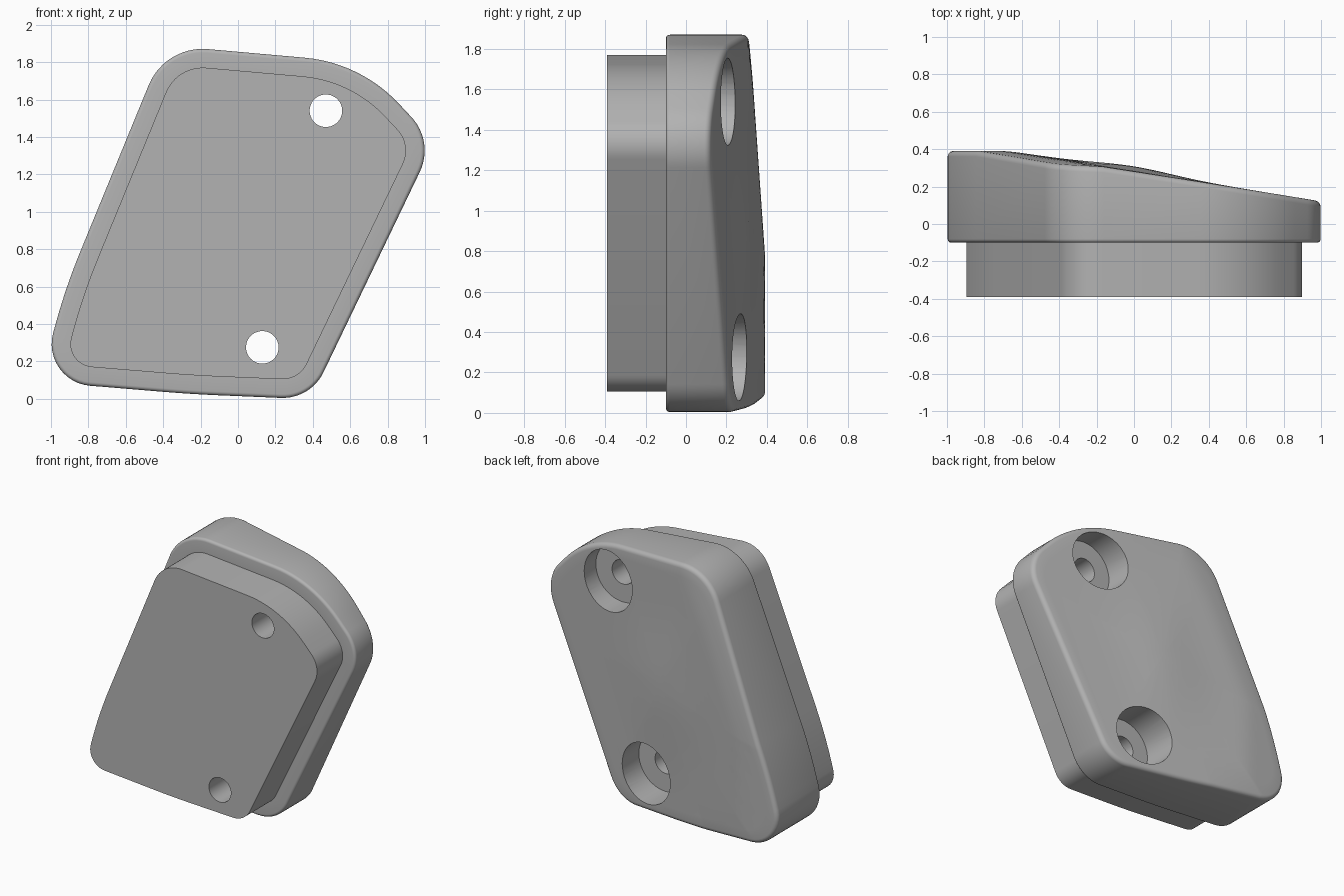
import bpy, bmesh, math
from mathutils import Vector

cube = bpy.data.objects.get("Cube")
if cube:
    bpy.data.objects.remove(cube, do_unlink=True)

mat = bpy.data.materials.new("plain_grey")
mat.use_nodes = True
GREY = (0.45, 0.45, 0.45, 1)
mat.diffuse_color = GREY
mat.node_tree.nodes["Principled BSDF"].inputs["Base Color"].default_value = GREY

# Outline corners, clockwise from top: x, z, tangent length of the rounding
CORNERS = [(-0.39, 1.89, 0.23), (0.655, 1.797, 0.3), (1.05, 1.375, 0.18),
           (0.388, -0.002, 0.16), (-0.25, 0.025, 0.15),
           (-1.06, 0.092, 0.27), (-0.92, 0.6, 0.2)]
HOLES = [(0.47, 1.54), (0.13, 0.275)]


def rounded(corners, steps=12):
    pts = []
    for i, (x, z, t) in enumerate(corners):
        p = Vector((x, z))
        u = (Vector(corners[i - 1][:2]) - p).normalized()
        v = (Vector(corners[(i + 1) % len(corners)][:2]) - p).normalized()
        half = u.angle(v) / 2
        r = t * math.tan(half)
        c = p + (u + v).normalized() * (r / math.sin(half))
        a, b = p + u * t - c, p + v * t - c
        sweep = a.angle(b)
        for k in range(steps + 1):
            f = k / steps
            pts.append(c + (a * math.sin((1 - f) * sweep) + b * math.sin(f * sweep)) / math.sin(sweep))
    return pts


def inset(pts, d):
    out = []
    for i, p in enumerate(pts):
        e = (p - pts[i - 1]).normalized()
        g = (pts[(i + 1) % len(pts)] - p).normalized()
        n = Vector((e.y + g.y, -e.x - g.x)).normalized()
        out.append(p + n * d / max(0.5, n.dot(Vector((e.y, -e.x)))))
    return out


def back_y(p):
    # Sloping back face: a ramp, a flat thick side and a falling top corner
    x, z = p
    ramp = 0.28 - 0.162 * x + 0.025 * math.exp(-(x / 0.3) ** 2 - ((z - 0.9) / 0.45) ** 2)
    vals = (ramp, 0.39, 0.475 - 0.09 * z)
    k = 150
    return min(0.39, -math.log(sum(math.exp(-k * v) for v in vals)) / k + 0.003)


def flat(pts, y):
    return [(p.x, y, p.y) for p in pts]


def loft(name, rings):
    bm = bmesh.new()
    loops = [[bm.verts.new(c) for c in ring] for ring in rings]
    n = len(loops[0])
    for a, b in zip(loops, loops[1:]):
        for i in range(n):
            j = (i + 1) % n
            bm.faces.new((a[i], a[j], b[j], b[i]))
    bm.faces.new(loops[0])
    bm.faces.new(loops[-1])
    bmesh.ops.recalc_face_normals(bm, faces=bm.faces)
    me = bpy.data.meshes.new(name)
    bm.to_mesh(me)
    bm.free()
    me.materials.append(mat)
    ob = bpy.data.objects.new(name, me)
    bpy.context.collection.objects.link(ob)
    return ob


outline = rounded(CORNERS)
plug = inset(outline, 0.1)
quarter = [math.pi / 2 * k / 5 for k in range(6)]

# Plug and front rim of the flange
rings = [flat(plug, -0.39), flat(plug, -0.1)]
R = 0.02
rings += [flat(inset(outline, R * (1 - math.sin(a))), -0.1 + R * (1 - math.cos(a))) for a in quarter]

# Flange wall and rounded back rim
R = 0.03
for a in quarter:
    ring = inset(outline, R * (1 - math.cos(a)))
    rings.append([(p.x, back_y(p) - R * (1 - math.sin(a)), p.y) for p in ring])

# Back face closes towards the middle
centre = Vector((0, 0.93))
rim = inset(outline, R)
for k in range(1, 16):
    ring = [p.lerp(centre, k / 15.5) for p in rim]
    rings.append([(p.x, back_y(p), p.y) for p in ring])
body = loft("cover_body", rings)

bpy.context.view_layer.objects.active = body
body.select_set(True)


# Counterbored screw holes
def circle(x, z, r, y, n=48):
    return [(x + r * math.cos(math.tau * i / n), y, z + r * math.sin(math.tau * i / n)) for i in range(n)]


for x, z in HOLES:
    cutter = loft("hole_cutter", [circle(x, z, 0.087, -0.6), circle(x, z, 0.087, 0.04),
                                  circle(x, z, 0.215, 0.04), circle(x, z, 0.215, 0.6)])
    cutter.hide_render = True
    mod = body.modifiers.new("hole", "BOOLEAN")
    mod.operation = "DIFFERENCE"
    mod.solver = "EXACT"
    mod.object = cutter
    bpy.ops.object.modifier_apply(modifier=mod.name)
    bpy.data.objects.remove(cutter, do_unlink=True)

bpy.ops.object.shade_smooth_by_angle(angle=math.radians(30))
